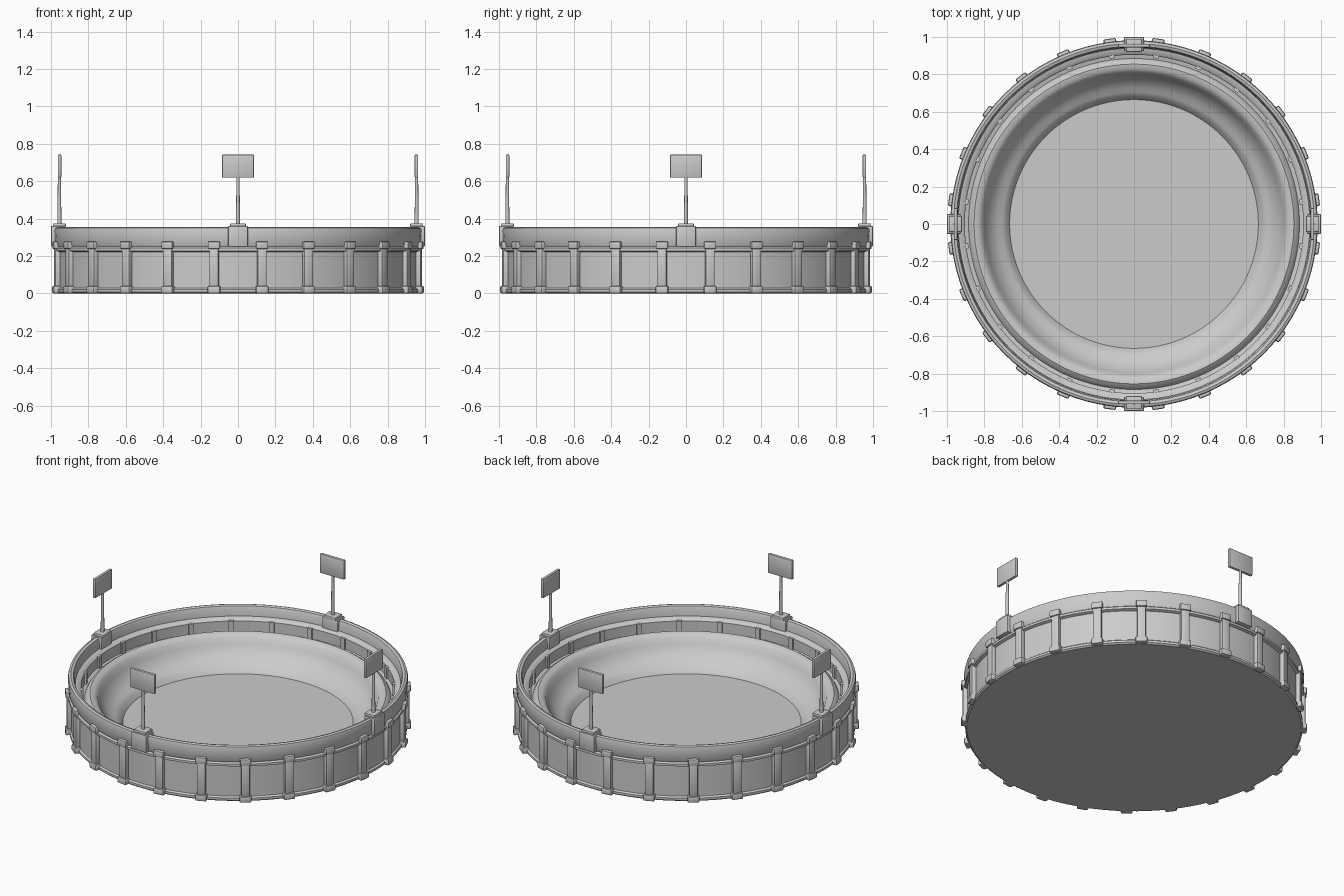
import bpy, bmesh, math
from mathutils import Matrix, Vector

if "Cube" in bpy.data.objects:
    bpy.data.objects.remove(bpy.data.objects["Cube"])

grey = bpy.data.materials.new("stone_grey")
grey.diffuse_color = (0.6, 0.6, 0.6, 1)
grey.use_nodes = True
grey.node_tree.nodes["Principled BSDF"].inputs["Base Color"].default_value = grey.diffuse_color


def finish(name, bm):
    bmesh.ops.remove_doubles(bm, verts=bm.verts, dist=1e-5)
    bmesh.ops.recalc_face_normals(bm, faces=bm.faces)
    me = bpy.data.meshes.new(name)
    bm.to_mesh(me)
    bm.free()
    me.materials.append(grey)
    me.shade_smooth()
    me.set_sharp_from_angle(angle=math.radians(35))
    ob = bpy.data.objects.new(name, me)
    bpy.context.collection.objects.link(ob)
    return ob


def lathe(name, profile, steps=96):
    """Spin an (r, z) profile around the z axis."""
    bm = bmesh.new()
    verts = [bm.verts.new((r, 0, z)) for r, z in profile]
    edges = [bm.edges.new(p) for p in zip(verts, verts[1:])]
    bmesh.ops.spin(bm, geom=verts + edges, cent=(0, 0, 0), axis=(0, 0, 1),
                   angle=math.tau, steps=steps, use_merge=True)
    return finish(name, bm)


def box(bm, angle, r0, r1, width, z0, z1, bevel=0.0):
    """Box from radius r0 to r1, facing outward at the given angle."""
    m = (Matrix.Rotation(angle, 4, 'Z')
         @ Matrix.Translation(((r0 + r1) / 2, 0, (z0 + z1) / 2))
         @ Matrix.Diagonal((r1 - r0, width, z1 - z0, 1)))
    vs = bmesh.ops.create_cube(bm, size=1, matrix=m)["verts"]
    if bevel:
        es = list({e for v in vs for e in v.link_edges})
        bmesh.ops.bevel(bm, geom=es, offset=bevel, segments=2,
                        profile=0.5, affect='EDGES')


# Outer wall, parapet, inner ledges, seating bowl and floor in one closed shell
lathe("arena_shell", [
    (0, 0), (0.965, 0), (0.975, 0.008), (0.975, 0.022), (0.965, 0.03),
    (0.965, 0.222), (0.982, 0.228), (0.982, 0.242), (0.972, 0.25),
    (0.978, 0.262), (0.982, 0.335), (0.978, 0.35), (0.965, 0.355),
    (0.95, 0.35), (0.944, 0.335), (0.94, 0.29), (0.915, 0.285),
    (0.905, 0.275), (0.905, 0.21), (0.885, 0.205),
    (0.875, 0.222), (0.855, 0.235), (0.83, 0.232), (0.81, 0.215),
    (0.795, 0.18), (0.77, 0.14), (0.73, 0.105), (0.705, 0.095),
    (0.685, 0.08), (0.665, 0.05), (0, 0.05)])

# Outer buttresses with foot and head blocks
bm = bmesh.new()
for i in range(24):
    a = math.radians(7.5 + 15 * i)
    box(bm, a, 0.95, 0.99, 0.05, 0.02, 0.26, 0.006)
    box(bm, a, 0.95, 0.999, 0.068, 0.001, 0.04, 0.008)
    box(bm, a, 0.95, 0.998, 0.064, 0.238, 0.278, 0.006)
finish("buttresses", bm)

# Small posts along the inner wall
bm = bmesh.new()
for i in range(24):
    box(bm, math.radians(7.5 + 15 * i), 0.893, 0.91, 0.03, 0.205, 0.28)
finish("inner_posts", bm)

# Four signs, each on a pedestal with a pole
for i, side in enumerate(("right", "back", "left", "front")):
    a = i * math.pi / 2
    bm = bmesh.new()
    box(bm, a, 0.925, 0.999, 0.105, 0.25, 0.36, 0.004)
    box(bm, a, 0.92, 0.99, 0.085, 0.355, 0.375, 0.005)
    finish(side + "_sign_pedestal", bm)

    bm = bmesh.new()
    spot = Matrix.Rotation(a, 4, 'Z') @ Vector((0.955, 0, 0))
    bmesh.ops.create_cone(bm, cap_ends=True, segments=12, radius1=0.011,
                          radius2=0.008, depth=0.28,
                          matrix=Matrix.Translation(spot + Vector((0, 0, 0.51))))
    finish(side + "_sign_pole", bm)

    bm = bmesh.new()
    box(bm, a, 0.945, 0.963, 0.17, 0.62, 0.742, 0.003)
    finish(side + "_sign_board", bm)
